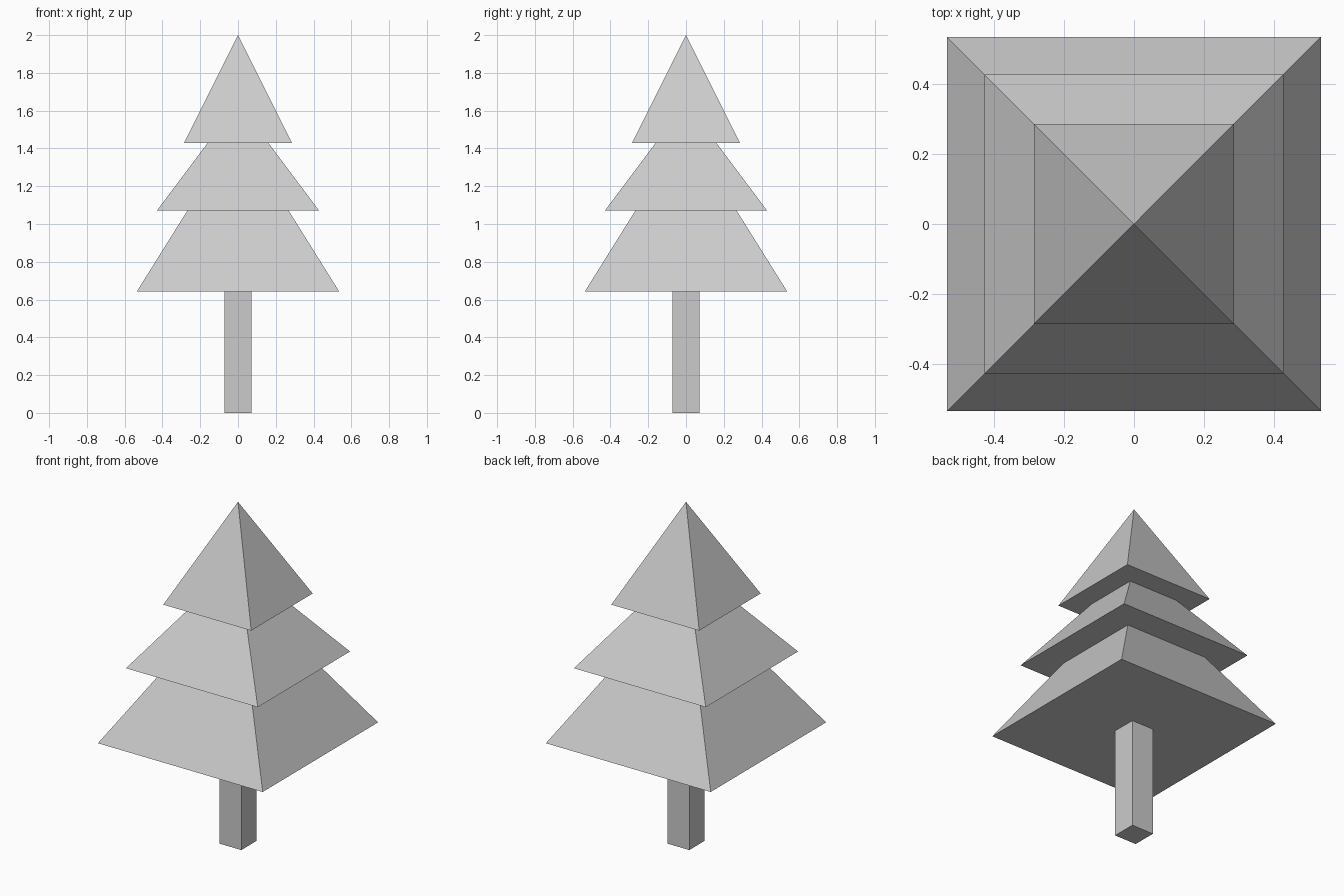
import bpy
import bmesh
import math
from mathutils import Matrix

cube = bpy.data.objects.get("Cube")
if cube:
    bpy.data.objects.remove(cube, do_unlink=True)

U = 2 / 28  # modelling unit: the tree is 28 units tall

grey = bpy.data.materials.new("light grey")
grey.use_nodes = True
grey.diffuse_color = (0.6, 0.6, 0.6, 1)
grey.node_tree.nodes["Principled BSDF"].inputs["Base Color"].default_value = grey.diffuse_color


def square_prism(name, half, bottom, height, top_half):
    """Flat-shaded four-sided solid, a pyramid when top_half is 0."""
    bm = bmesh.new()
    root2 = math.sqrt(2)
    bmesh.ops.create_cone(bm, cap_ends=True, segments=4, radius1=half * root2 * U,
                          radius2=top_half * root2 * U, depth=height * U)
    turn = Matrix.Rotation(math.pi / 4, 4, "Z")
    lift = Matrix.Translation((0, 0, (bottom + height / 2) * U))
    bmesh.ops.transform(bm, matrix=lift @ turn, verts=bm.verts)
    bmesh.ops.remove_doubles(bm, verts=bm.verts, dist=1e-5)
    bmesh.ops.recalc_face_normals(bm, faces=bm.faces)
    mesh = bpy.data.meshes.new(name)
    bm.to_mesh(mesh)
    bm.free()
    mesh.materials.append(grey)
    obj = bpy.data.objects.new(name, mesh)
    bpy.context.collection.objects.link(obj)


# Trunk
square_prism("trunk", 1, 0, 9, 1)

# Foliage tiers: half width, bottom, height
tiers = {"lower_foliage": (7.5, 9, 12),
         "middle_foliage": (6, 15, 8),
         "top_foliage": (4, 20, 8)}
for name, (half, bottom, height) in tiers.items():
    square_prism(name, half, bottom, height, 0)
